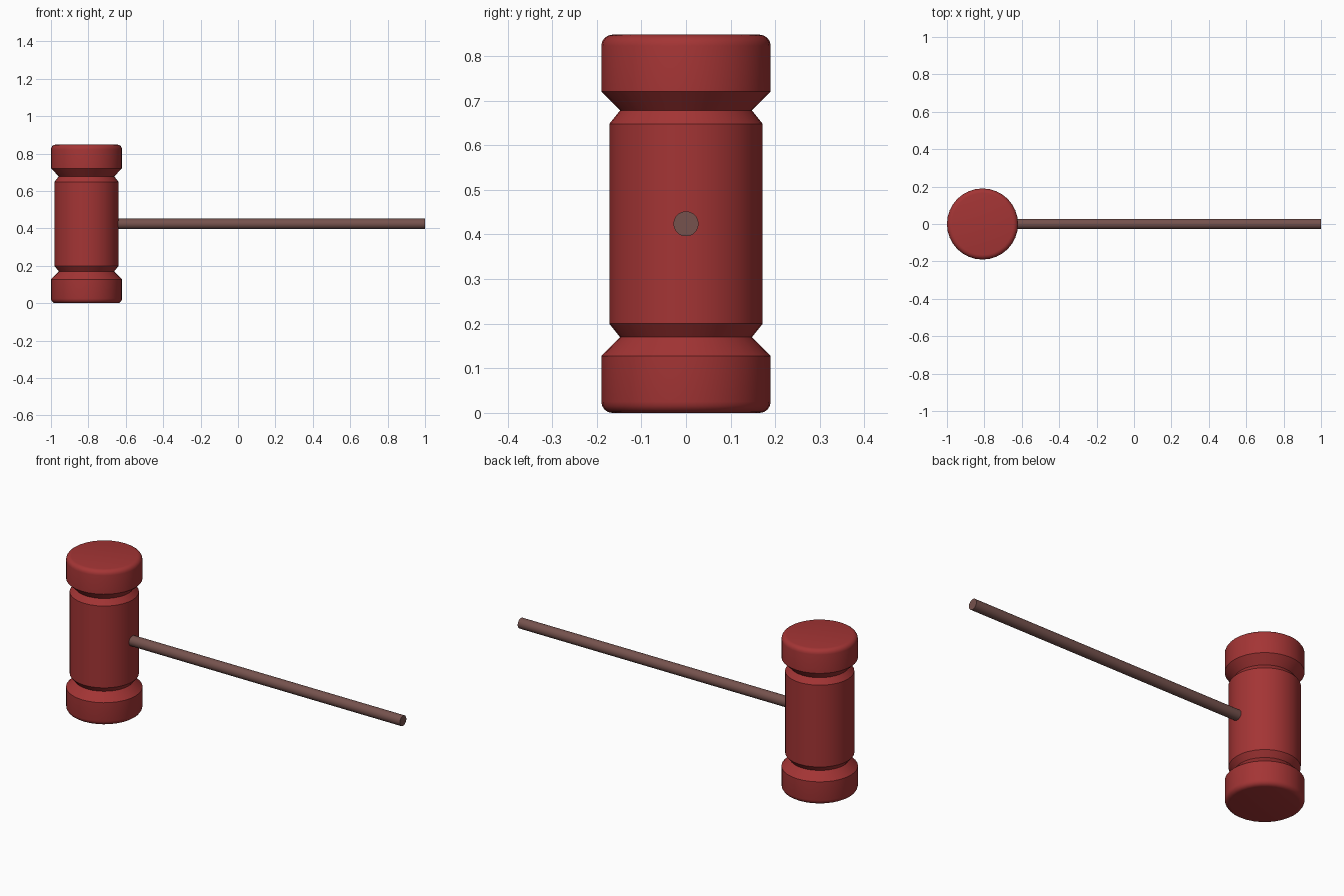
import bpy, bmesh, math
from mathutils import Matrix

if "Cube" in bpy.data.objects:
    bpy.data.objects.remove(bpy.data.objects["Cube"])


def material(name, color):
    m = bpy.data.materials.new(name)
    m.diffuse_color = color
    m.use_nodes = True
    m.node_tree.nodes["Principled BSDF"].inputs["Base Color"].default_value = m.diffuse_color
    return m


def lathe(name, profile, sides, matrix, mat):
    """Revolve (radius, height) points about z, cap both ends, then place."""
    bm = bmesh.new()
    rings = []
    for r, z in profile:
        rings.append([bm.verts.new((r * math.cos(2 * math.pi * i / sides),
                                    r * math.sin(2 * math.pi * i / sides), z))
                      for i in range(sides)])
    for a, b in zip(rings, rings[1:]):
        for i in range(sides):
            j = (i + 1) % sides
            bm.faces.new((a[i], a[j], b[j], b[i]))
    bm.faces.new(rings[0][::-1])
    bm.faces.new(rings[-1])
    bm.transform(matrix)
    mesh = bpy.data.meshes.new(name)
    bm.to_mesh(mesh)
    bm.free()
    mesh.materials.append(mat)
    obj = bpy.data.objects.new(name, mesh)
    bpy.context.collection.objects.link(obj)
    bpy.ops.object.select_all(action='DESELECT')
    obj.select_set(True)
    bpy.context.view_layer.objects.active = obj
    bpy.ops.object.shade_smooth_by_angle(angle=math.radians(35))
    return obj


red = material("red_paint", (0.37, 0.035, 0.035, 1))
brown = material("brown_wood", (0.18, 0.085, 0.075, 1))

# Mallet head: rounded rim, striking cap, V groove, body; mirrored about mid-height
MID = 0.424
R, BEVEL = 0.19, 0.025
lower = [(R - BEVEL + BEVEL * math.sin(a), BEVEL - BEVEL * math.cos(a))
         for a in (math.radians(d) for d in (0, 22.5, 45, 67.5, 90))]
lower += [(R, 0.127), (0.148, 0.17), (0.172, 0.2)]
profile = lower + [(r, 2 * MID - z) for r, z in reversed(lower)]
lathe("mallet_head", profile, 32, Matrix.Translation((-0.81, 0, 0)), red)

# Handle: straight rod running along x out of the head
along_x = Matrix.Translation((0, 0, MID)) @ Matrix.Rotation(math.pi / 2, 4, 'Y')
lathe("handle", [(0.028, -0.70), (0.028, 1.0)], 32, along_x, brown)
